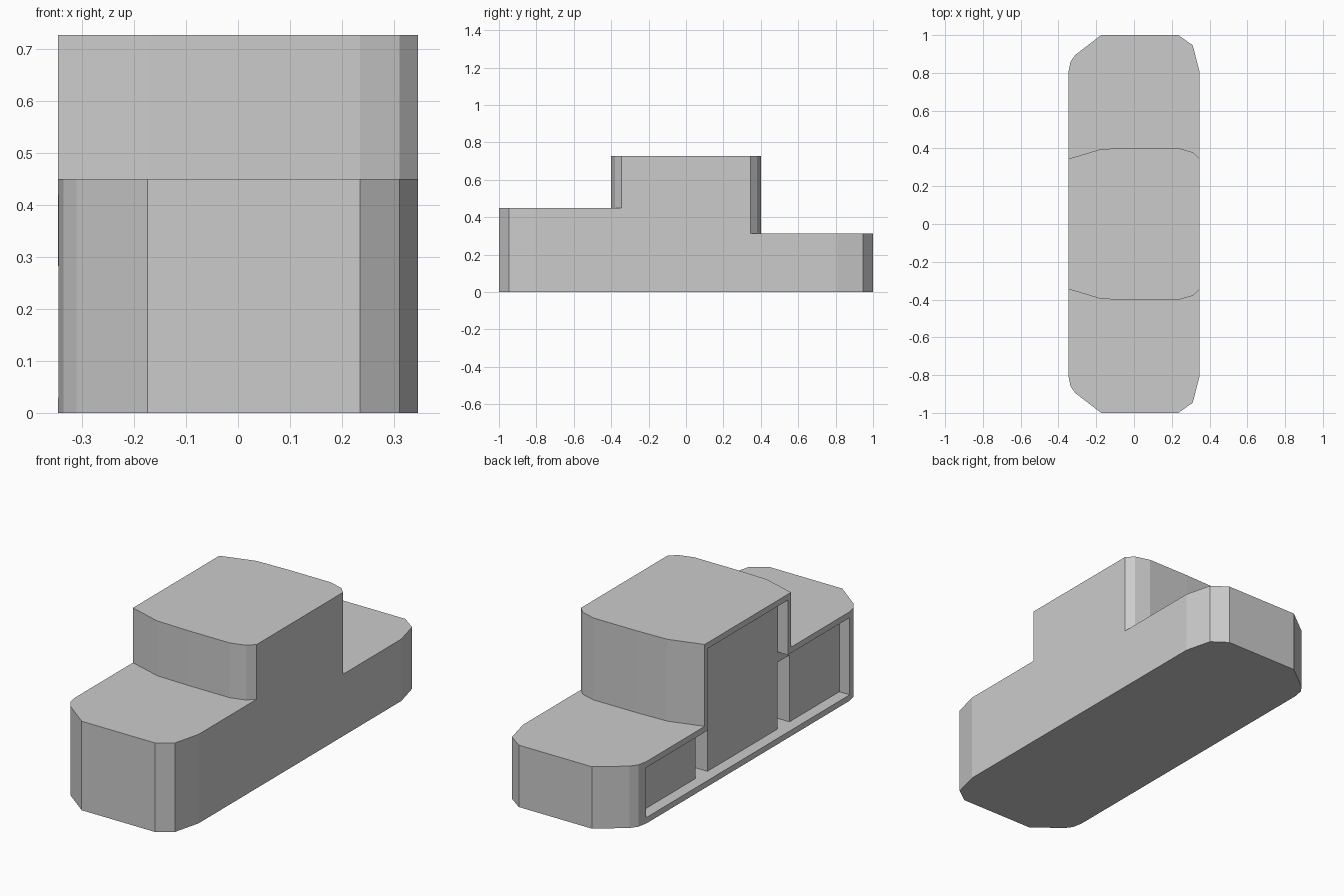
import bpy, bmesh
from mathutils import Vector

if "Cube" in bpy.data.objects:
    bpy.data.objects.remove(bpy.data.objects["Cube"], do_unlink=True)

grey = bpy.data.materials.new("plain grey")
grey.use_nodes = True
colour = (0.6, 0.6, 0.6, 1)
grey.diffuse_color = colour
grey.node_tree.nodes["Principled BSDF"].inputs["Base Color"].default_value = colour


def prism(name, points, offset):
    """Extrude a closed 3D outline into a solid."""
    bm = bmesh.new()
    face = bm.faces.new([bm.verts.new(p) for p in points])
    extruded = bmesh.ops.extrude_face_region(bm, geom=[face])["geom"]
    verts = [v for v in extruded if isinstance(v, bmesh.types.BMVert)]
    bmesh.ops.translate(bm, verts=verts, vec=Vector(offset))
    bmesh.ops.recalc_face_normals(bm, faces=bm.faces)
    mesh = bpy.data.meshes.new(name)
    bm.to_mesh(mesh)
    bm.free()
    mesh.materials.append(grey)
    obj = bpy.data.objects.new(name, mesh)
    bpy.context.collection.objects.link(obj)
    return obj


def plan(name, front, back, height):
    """Solid standing on the ground between two end curves."""
    outline = front + back[::-1]
    return prism(name, [(x, y, 0) for x, y in outline], (0, 0, height))


def block(name, x0, x1, profile):
    """Side profile in y and z, extruded across x."""
    return prism(name, [(x0, y, z) for y, z in profile], (x1 - x0, 0, 0))


def combine(target, other, operation):
    mod = target.modifiers.new(other.name, "BOOLEAN")
    mod.object, mod.operation, mod.solver = other, operation, "EXACT"
    deps = bpy.context.evaluated_depsgraph_get()
    mesh = bpy.data.meshes.new_from_object(target.evaluated_get(deps))
    target.modifiers.clear()
    target.data = mesh
    bpy.data.objects.remove(other, do_unlink=True)


def flip(curve):
    return [(x, -y) for x, y in curve]


SIDE = 0.346
LOW, MID, HIGH = 0.313, 0.45, 0.727
hull_front = [(-SIDE, -0.81), (-0.336, -0.86), (-0.311, -0.895), (-0.174, -1),
              (0.235, -1), (0.311, -0.946), (SIDE, -0.81)]
cabin_front = [(-SIDE, -0.345), (-0.174, -0.397), (0, -0.402), (0.235, -0.402),
               (0.311, -0.38), (SIDE, -0.345)]
middle = [(-SIDE, 0), (SIDE, 0)]

# Stepped outer body
body = plan("body", hull_front, flip(hull_front), LOW)
combine(body, plan("front_hull", hull_front, middle, MID), "UNION")
combine(body, plan("cabin", cabin_front, flip(cabin_front), HIGH), "UNION")

# Shallow opening in the side, leaving a thin rim
rim = 0.03
ends, wall = 0.814, 0.32
opening = [(-ends, rim), (ends, rim), (ends, LOW - rim), (wall, LOW - rim),
           (wall, HIGH - rim), (-wall, HIGH - rim), (-wall, MID - rim),
           (-ends, MID - rim)]
recess = -SIDE + 0.058
combine(body, block("opening", -0.5, recess, opening), "DIFFERENCE")

# Upright slots between the three inner panels
for y0, y1, top in ((0.24, 0.335, LOW - rim), (-0.415, -0.32, 0.367)):
    slot = [(y0, rim), (y1, rim), (y1, top), (y0, top)]
    combine(body, block("slot", recess - 0.02, recess + 0.28, slot), "DIFFERENCE")

# Merge coplanar faces
bm = bmesh.new()
bm.from_mesh(body.data)
bmesh.ops.remove_doubles(bm, verts=bm.verts, dist=0.0001)
bmesh.ops.dissolve_limit(bm, angle_limit=0.01, verts=bm.verts, edges=bm.edges)
bm.to_mesh(body.data)
bm.free()
body.data.materials.clear()
body.data.materials.append(grey)
for poly in body.data.polygons:
    poly.material_index = 0
    poly.use_smooth = False
